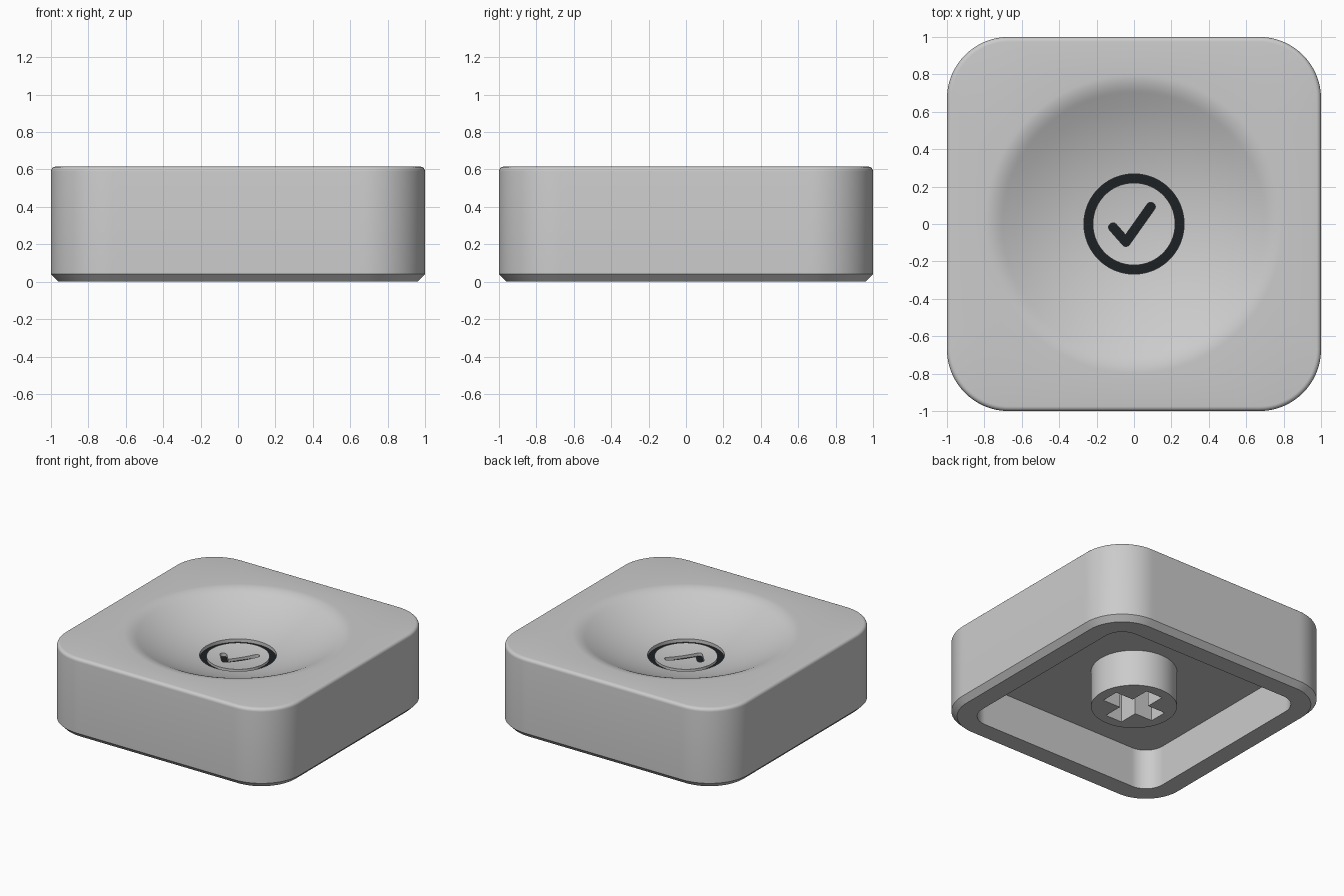
import bpy, bmesh, math
from mathutils import Vector

if "Cube" in bpy.data.objects:
    bpy.data.objects.remove(bpy.data.objects["Cube"])

N = 192                 # points around every loop
TOP = 0.615             # overall height
CEIL = 0.31             # underside cavity ceiling
R = 1.506               # dish sphere radius
DEPTH = 0.20            # dish depth


def circle(r, n=N):
    return [(r * math.cos(2 * math.pi * (i + .5) / n),
             r * math.sin(2 * math.pi * (i + .5) / n)) for i in range(n)]


def rounded_square(half, rad):
    # corner arcs plus straight sides subdivided, starting on the +x side
    c, pts, k = half - rad, [], N // 8
    for q in range(4):
        a = q * math.pi / 2
        side = [(half, -c + 2 * c * (i + .5) / k) for i in range(k)]
        arc = [(c + rad * math.cos(t), c + rad * math.sin(t))
               for t in (math.pi / 2 * i / (k - 1) for i in range(k))]
        pts += [(x * math.cos(a) - y * math.sin(a), x * math.sin(a) + y * math.cos(a))
                for x, y in side + arc]
    s = k // 2          # rotate so the list starts at angle zero
    return pts[s:] + pts[:s]


def dish_z(r):
    return TOP - DEPTH + R - math.sqrt(R * R - r * r)


def stack(name, loops, closed=False):
    # skin a list of (outline, z) loops into one solid
    bm = bmesh.new()
    rings = [[bm.verts.new((x, y, z)) for x, y in pts] for pts, z in loops]
    pairs = list(zip(rings, rings[1:]))
    if closed:
        pairs.append((rings[-1], rings[0]))
    for a, b in pairs:
        n = len(a)
        for i in range(n):
            bm.faces.new((a[i], a[(i + 1) % n], b[(i + 1) % n], b[i]))
    if not closed:
        bm.faces.new(rings[0])
        bm.faces.new(rings[-1])
    bmesh.ops.recalc_face_normals(bm, faces=bm.faces)
    me = bpy.data.meshes.new(name)
    bm.to_mesh(me)
    bm.free()
    ob = bpy.data.objects.new(name, me)
    bpy.context.collection.objects.link(ob)
    return ob


def activate(ob):
    bpy.ops.object.select_all(action='DESELECT')
    ob.select_set(True)
    bpy.context.view_layer.objects.active = ob


def cut(ob, cutter):
    m = ob.modifiers.new("cut", 'BOOLEAN')
    m.operation, m.solver, m.object = 'DIFFERENCE', 'EXACT', cutter
    activate(ob)
    bpy.ops.object.modifier_apply(modifier=m.name)
    bpy.data.objects.remove(cutter)


# dish surface, from its centre out to a softened lip
loops = [(circle(r), dish_z(r)) for r in [.02] + [.07 * i for i in range(1, 11)]]
r0, r2, z0 = .70, .80, dish_z(.70)
r1 = r0 + (TOP - z0) / (r0 / math.sqrt(R * R - r0 * r0))
for i in range(1, 9):
    t = i / 8
    loops.append((circle((1 - t) ** 2 * r0 + 2 * t * (1 - t) * r1 + t * t * r2),
                  (1 - t) ** 2 * z0 + 2 * t * (1 - t) * TOP + t * t * TOP))
# rounded top edge, side wall, chamfered foot
f = .025
for i in range(6):
    a = math.pi / 2 * i / 5
    d = f * (1 - math.sin(a))
    loops.append((rounded_square(1 - d, .33 - d), TOP - f + f * math.cos(a)))
loops += [(rounded_square(1, .33), .04), (rounded_square(.96, .29), 0)]
# hollow underside with the round stem
loops += [(rounded_square(.82, .15), 0), (rounded_square(.82, .15), CEIL),
          (circle(.30), CEIL), (circle(.30), .03)]
cap = stack("key_cap", loops)

# cross-shaped socket in the stem
a, w = .22, .07
quarter = [(w, -w), (a, -w), (a, w)]
cross = []
for q in range(4):
    c, s = round(math.cos(q * math.pi / 2)), round(math.sin(q * math.pi / 2))
    cross += [(x * c - y * s, x * s + y * c) for x, y in quarter]
cut(cap, stack("socket_cutter", [(cross, -.05), (cross, CEIL - .002)]))


# engraved tick mark outline with round ends
def tick(r):
    A, B, C = Vector((-.112, -.018)), Vector((-.043, -.096)), Vector((.09, .092))
    d1, d2 = (B - A).normalized(), (C - B).normalized()
    n1, n2 = Vector((-d1.y, d1.x)), Vector((-d2.y, d2.x))

    def arc(p, start, total, k=12):
        b = math.atan2(start.y, start.x)
        return [(p.x + r * math.cos(b + total * i / k),
                 p.y + r * math.sin(b + total * i / k)) for i in range(k + 1)]
    inner = B + (n1 + n2) / (1 + n1.dot(n2)) * r
    return (arc(A, n1, math.pi) + arc(B, -n1, math.acos(d1.dot(d2)))
            + arc(C, -n2, math.pi) + [tuple(inner)])


def ring(name, z_lo, z_hi):
    o, i = circle(.268, 96), circle(.22, 96)
    return stack(name, [(o, z_lo), (o, z_hi), (i, z_hi), (i, z_lo)], closed=True)


# grooves cut into the dish, each with a dark floor
ring_z, tick_z = dish_z(.245) - .025, dish_z(.08) - .025
cut(cap, ring("ring_cutter", ring_z, .55))
cut(cap, stack("tick_cutter", [(tick(.024), tick_z), (tick(.024), .55)]))
dark = bpy.data.materials.new("dark_ink")
dark.diffuse_color = (.012, .015, .017, 1)
dark.use_nodes = True
dark.node_tree.nodes["Principled BSDF"].inputs["Base Color"].default_value = dark.diffuse_color
inlays = [ring("ring_inlay", ring_z - .01, ring_z + .003),
          stack("tick_inlay", [(tick(.024), tick_z - .01), (tick(.024), tick_z + .003)])]
for ob in inlays:
    ob.data.materials.append(dark)

activate(cap)
bpy.ops.object.shade_smooth_by_angle(angle=math.radians(30))
